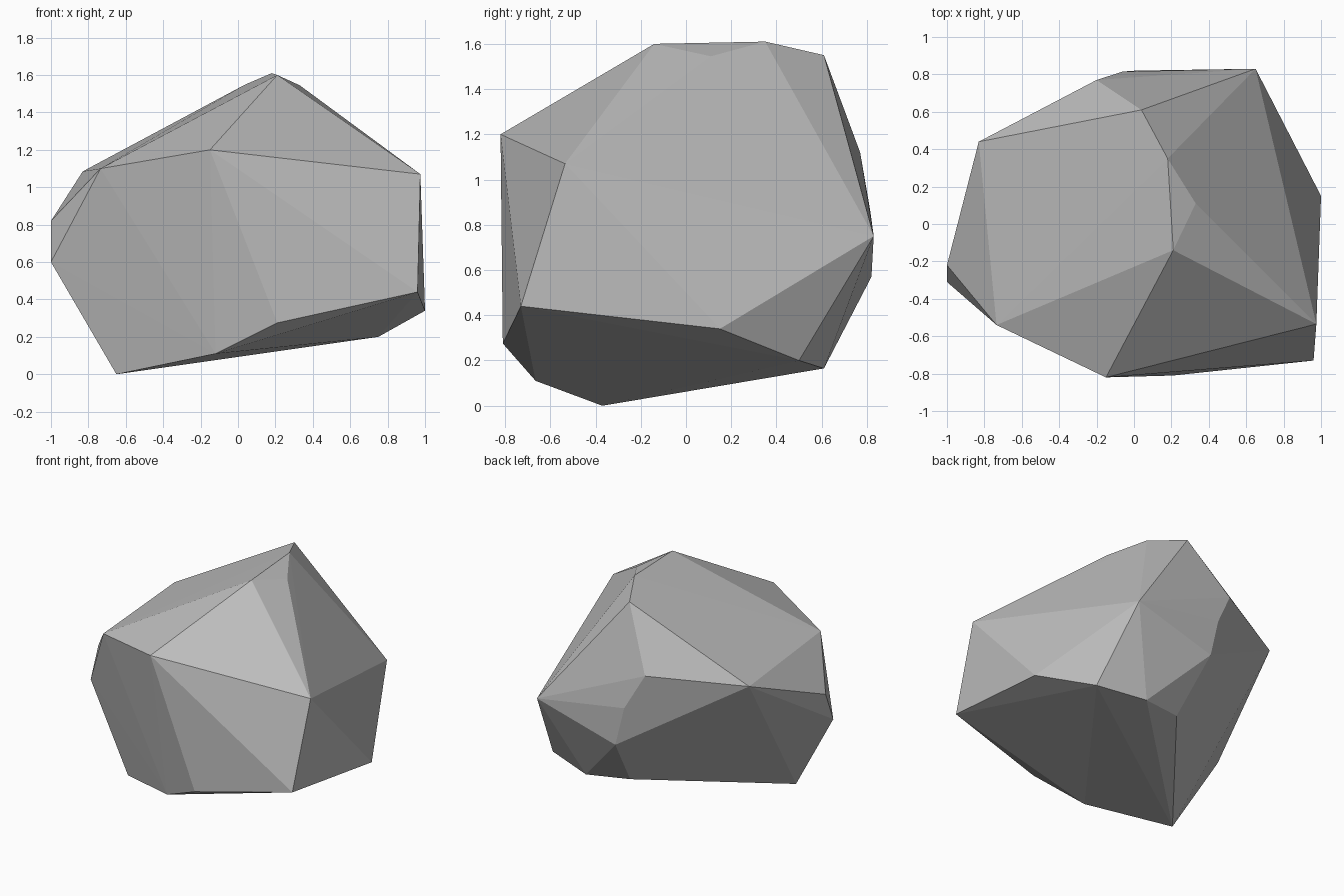
import bpy
import bmesh

# Remove the default cube if present
default_cube = bpy.data.objects.get("Cube")
if default_cube:
    bpy.data.objects.remove(default_cube, do_unlink=True)


def make_material(name, colour):
    """Plain flat-coloured material."""
    material = bpy.data.materials.new(name)
    material.use_nodes = True
    material.diffuse_color = colour
    shader = material.node_tree.nodes["Principled BSDF"]
    shader.inputs["Base Color"].default_value = colour
    shader.inputs["Roughness"].default_value = 0.9
    return material


def make_hull(name, corners, material):
    """Faceted convex solid wrapped around its corner points."""
    bm = bmesh.new()
    for corner in corners:
        bm.verts.new(corner)
    bmesh.ops.convex_hull(bm, input=bm.verts[:])
    # Drop any corner the hull did not need
    loose = [v for v in bm.verts if not v.link_faces]
    bmesh.ops.delete(bm, geom=loose, context="VERTS")
    bmesh.ops.recalc_face_normals(bm, faces=bm.faces[:])
    for face in bm.faces:
        face.smooth = False
    mesh = bpy.data.meshes.new(name)
    bm.to_mesh(mesh)
    bm.free()
    mesh.materials.append(material)
    obj = bpy.data.objects.new(name, mesh)
    bpy.context.collection.objects.link(obj)
    return obj


# Crown: ridge of the stone and the shoulders around it
crown = [
    (.21, -.14, 1.6), (.18, .35, 1.61), (.33, .11, 1.545), (.04, .61, 1.55),
    (-.15, -.82, 1.2), (-.735, -.54, 1.1), (-.83, .44, 1.085),
    (.975, -.535, 1.07), (-.2, .77, 1.12),
]

# Waist: widest corners on the left, right and back
waist = [
    (-1, -.31, .6), (-1, -.22, .82), (.65, .83, .75),
    (-.06, .815, .86), (.01, .82, .57), (.96, -.73, .44), (1, .15, .34),
]

# Underside: sloping base that rests on its lowest corner
underside = [
    (-.65, -.37, 0), (-.12, -.665, .11), (.21, -.81, .275),
    (.75, .5, .2), (.4, .61, .165), (.08, .545, .19),
]

stone_grey = make_material("stone grey", (.5, .5, .5, 1))
make_hull("boulder", crown + waist + underside, stone_grey)
